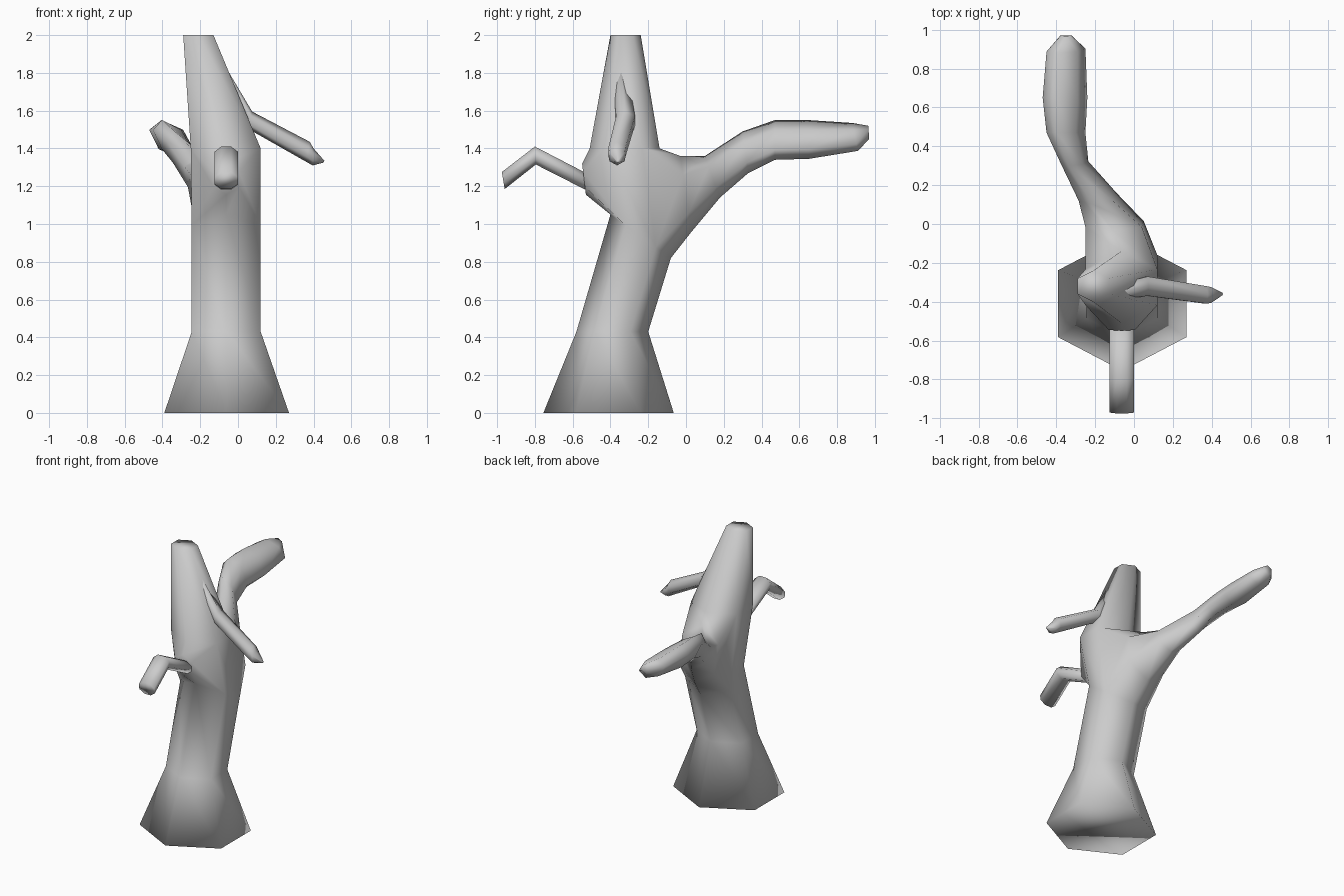
import bpy, bmesh, math
from mathutils import Vector

if "Cube" in bpy.data.objects:
    bpy.data.objects.remove(bpy.data.objects["Cube"])


def make_loop(bm, ring, sides=6, phase=90):
    """A ring is (edge point, opposite edge point, half-width vector)."""
    p, q, side = (Vector(c) for c in ring)
    mid, v = (p + q) / 2, (p - q) / 2
    k = 1 / math.cos(math.pi / sides)           # side flats reach the half width
    kv = 1 if phase == 90 else k
    angles = [math.radians(phase) + i * math.tau / sides for i in range(sides)]
    return [bm.verts.new(mid + v * kv * math.sin(a) + side * k * math.cos(a)) for a in angles]


def bridge(bm, a, b, skip=()):
    for i in range(len(a)):
        j = (i + 1) % len(a)
        if i not in skip:
            bm.faces.new((a[i], a[j], b[j], b[i]))


def grow(bm, start, rings):
    """Continue a limb from an existing loop and cap its end."""
    for ring in rings:
        nxt = make_loop(bm, ring)
        bridge(bm, start, nxt)
        start = nxt
    bm.faces.new(start)


def finish(bm, name):
    bmesh.ops.recalc_face_normals(bm, faces=bm.faces)
    me = bpy.data.meshes.new(name)
    bm.to_mesh(me)
    bm.free()
    me.shade_smooth()
    ob = bpy.data.objects.new(name, me)
    bpy.context.collection.objects.link(ob)
    return ob


def twig(name, rings, **shape):
    bm = bmesh.new()
    loops = [make_loop(bm, r, **shape) for r in rings]
    for a, b in zip(loops, loops[1:]):
        bridge(bm, a, b)
    bm.faces.new(loops[0])
    bm.faces.new(loops[-1])
    return finish(bm, name)


def yz_ring(edge1, edge2, xl, xr, skew=0.0):
    """(y, z) of two opposite edges plus the left and right x limits."""
    x = (xl + xr) / 2
    return ((x - skew, *edge1), (x + skew, *edge2), ((xr - xl - abs(skew)) / 2, 0, 0))


# Trunk: flared base, tilted middle, tapering stump top
bm = bmesh.new()
base, ankle, low, high, top = [make_loop(bm, yz_ring(*r)) for r in (
    ((-0.755, 0), (-0.065, 0), -0.39, 0.27),
    ((-0.58, 0.43), (-0.20, 0.43), -0.245, 0.12),
    ((-0.40, 1.05), (-0.08, 0.82), -0.245, 0.12),
    ((-0.51, 1.40), (-0.14, 1.40), -0.25, 0.12),
    ((-0.40, 2.0), (-0.24, 2.0), -0.29, -0.13),
)]
bridge(bm, base, ankle)
bridge(bm, ankle, low)
bridge(bm, low, high, skip=(0, 2, 3, 5))        # openings for the limb and collar
bridge(bm, high, top)
bm.faces.new(base)
bm.faces.new(top)

# Big limb sweeping out of the back opening
grow(bm, [high[3], high[2], low[2], low[3], low[4], high[4]], [yz_ring(*r) for r in (
    ((-0.03, 1.36), (0.03, 0.96), -0.25, 0.05, 0.01),
    ((0.10, 1.36), (0.18, 1.14), -0.285, -0.09, 0.02),
    ((0.30, 1.49), (0.33, 1.27), -0.375, -0.235, 0.03),
    ((0.47, 1.55), (0.47, 1.34), -0.45, -0.25, 0.05),
    ((0.65, 1.55), (0.65, 1.345), -0.47, -0.24, 0.05),
    ((0.88, 1.535), (0.91, 1.387), -0.45, -0.25, 0.04),
    ((0.965, 1.52), (0.97, 1.45), -0.38, -0.32),
)])

# Collar of the front twig
grow(bm, [high[0], high[1], low[1], low[0], low[5], high[5]],
     [yz_ring((-0.55, 1.32), (-0.53, 1.155), -0.13, 0.005)])
finish(bm, "trunk")

# Bent twig at the front
twig("front_twig", [yz_ring(*r) for r in (
    ((-0.52, 1.265), (-0.50, 1.165), -0.125, 0),
    ((-0.80, 1.41), (-0.795, 1.315), -0.125, 0),
    ((-0.975, 1.275), (-0.96, 1.185), -0.125, 0),
)], sides=8, phase=22.5)

# Drooping twig on the right, rooted in a long ridge on the stump
twig("right_twig", [
    ((-0.135, -0.36, 1.95), (-0.02, -0.33, 1.45), (0, 0.04, 0)),
    ((0.075, -0.32, 1.595), (0.06, -0.32, 1.50), (0, 0.05, 0)),
    ((0.38, -0.365, 1.435), (0.36, -0.365, 1.33), (0, 0.045, 0)),
    ((0.40, -0.365, 1.40), (0.395, -0.365, 1.31), (0, 0.04, 0)),
    ((0.457, -0.36, 1.335), (0.453, -0.36, 1.325), (0, 0.006, 0)),
])
